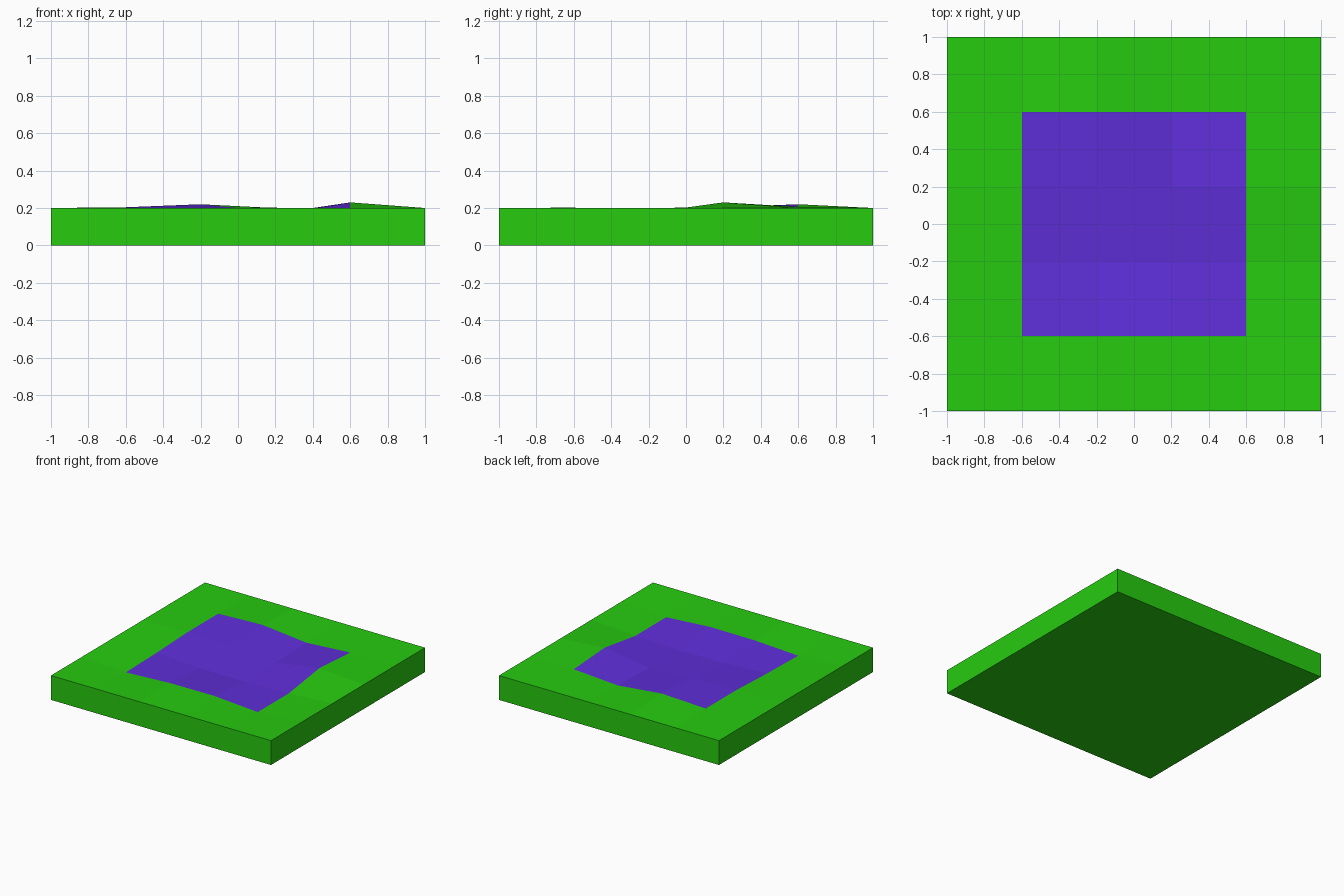
import bpy, bmesh

if "Cube" in bpy.data.objects:
    bpy.data.objects.remove(bpy.data.objects["Cube"])

BASE = 0.2                                   # rim height of the tile
COORDS = [-1, -0.6, -0.2, 0.2, 0.6, 1]       # grid lines, 5 x 5 cells

# Heights of the 4 x 4 inner grid points, rows from front to back
RIPPLES = [
    [0.18, 0.2, 0.202, 0.175],
    [0.188, 0.168, 0.165, 0.175],
    [0.204, 0.198, 0.17, 0.23],
    [0.204, 0.22, 0.18, 0.206],
]


def height(i, j):
    inner = 0 < i < 5 and 0 < j < 5
    return RIPPLES[j - 1][i - 1] if inner else BASE


def make_material(name, color):
    mat = bpy.data.materials.new(name)
    mat.diffuse_color = (*color, 1)
    mat.use_nodes = True
    mat.node_tree.nodes["Principled BSDF"].inputs["Base Color"].default_value = mat.diffuse_color
    return mat


def surface(cells, extrude_sides=False):
    """Build flat quads over the chosen grid cells."""
    bm = bmesh.new()
    grid = {}

    def vert(i, j):
        if (i, j) not in grid:
            grid[i, j] = bm.verts.new((COORDS[i], COORDS[j], height(i, j)))
        return grid[i, j]

    for i, j in cells:
        bm.faces.new([vert(i, j), vert(i + 1, j), vert(i + 1, j + 1), vert(i, j + 1)])

    if extrude_sides:
        # Pull the outer edge down to the floor and close the underside
        rim = [e for e in bm.edges if e.is_boundary and
               any(all(abs(v.co[a]) > 0.99 and v.co[a] == e.verts[0].co[a]
                       for v in e.verts) for a in (0, 1))]
        new = bmesh.ops.extrude_edge_only(bm, edges=rim)["geom"]
        for v in new:
            if isinstance(v, bmesh.types.BMVert):
                v.co.z = 0
        floor = [e for e in new if isinstance(e, bmesh.types.BMEdge)
                 and all(v.co.z == 0 for v in e.verts)]
        bmesh.ops.contextual_create(bm, geom=floor)
        bmesh.ops.recalc_face_normals(bm, faces=bm.faces)
        # Ensure outward normals (top rim must face up)
        top = max(bm.faces, key=lambda f: f.calc_center_median().z)
        if top.normal.z < 0:
            bmesh.ops.reverse_faces(bm, faces=bm.faces)
    return bm


def make_object(name, bm, mat):
    mesh = bpy.data.meshes.new(name)
    bm.to_mesh(mesh)
    bm.free()
    mesh.materials.append(mat)
    obj = bpy.data.objects.new(name, mesh)
    bpy.context.collection.objects.link(obj)
    return obj


all_cells = [(i, j) for i in range(5) for j in range(5)]
middle = [c for c in all_cells if all(1 <= k <= 3 for k in c)]
border = [c for c in all_cells if c not in middle]

# Green slab: uneven border, side walls and underside
make_object("ground_slab", surface(border, True),
            make_material("green", (0.02, 0.6, 0.005)))

# Purple uneven patch filling the middle
make_object("center_patch", surface(middle),
            make_material("purple", (0.115, 0.028, 0.7)))
